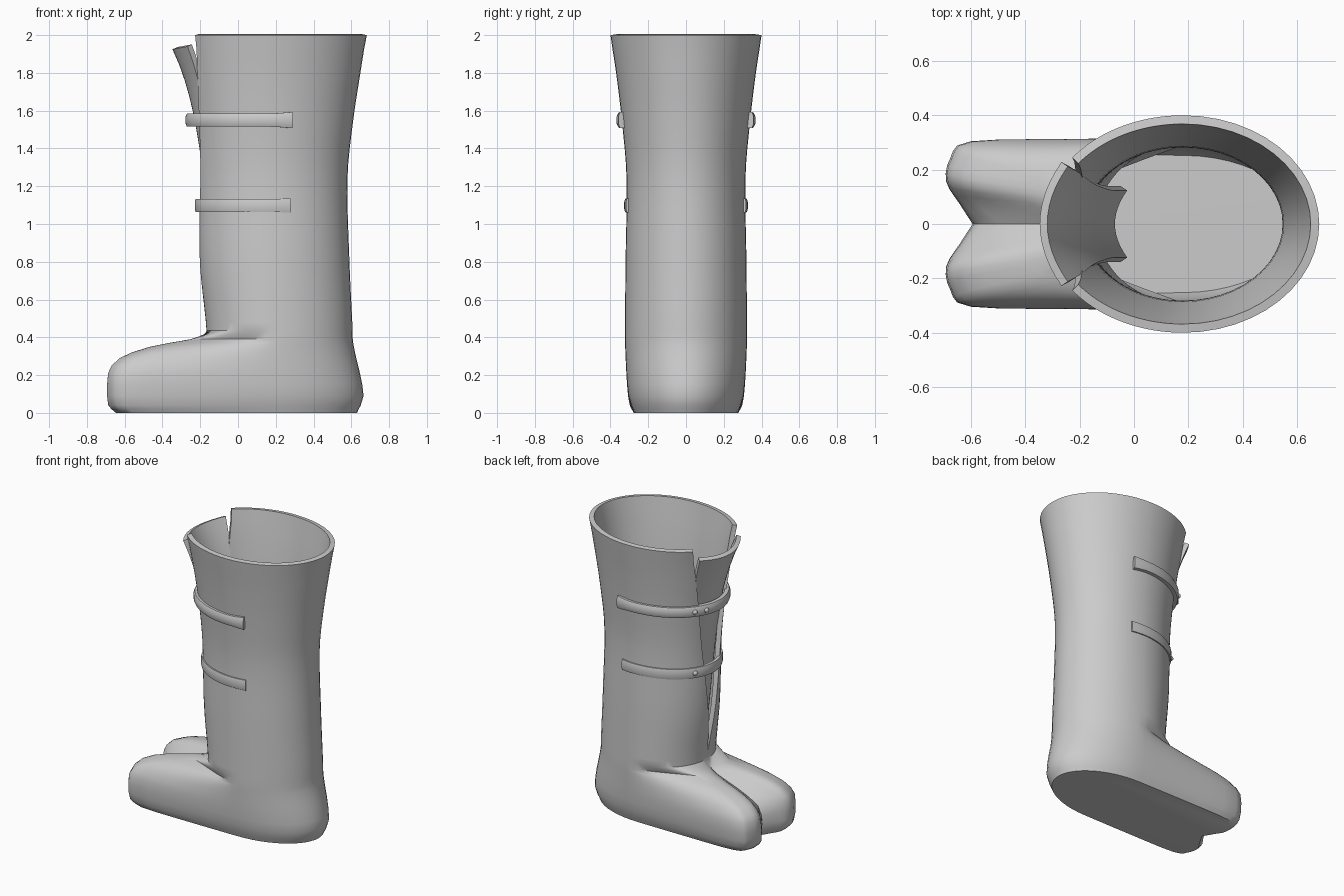
import bpy, bmesh, math

if "Cube" in bpy.data.objects:
    bpy.data.objects.remove(bpy.data.objects["Cube"])

CX = 0.18      # centre line of the shaft
NF, NB = 18, 12


def interp(table, z):
    """Smooth lookup of a row in a table keyed by its first column."""
    z = min(max(z, table[0][0]), table[-1][0])
    i = next(k for k in range(len(table) - 1) if z <= table[k + 1][0])
    a, b = table[i], table[i + 1]
    p, n = table[max(i - 1, 0)], table[min(i + 2, len(table) - 1)]
    h = b[0] - a[0]
    t = (z - a[0]) / h
    out = []
    for c in range(1, len(a)):
        ma = (b[c] - p[c]) / (b[0] - p[0]) * h
        mb = (n[c] - a[c]) / (n[0] - a[0]) * h
        out.append((2*t**3 - 3*t*t + 1)*a[c] + (t**3 - 2*t*t + t)*ma
                   + (3*t*t - 2*t**3)*b[c] + (t**3 - t*t)*mb)
    return out


def make(name, verts, faces):
    mesh = bpy.data.meshes.new(name)
    mesh.from_pydata(verts, [], faces)
    ob = bpy.data.objects.new(name, mesh)
    bpy.context.collection.objects.link(ob)
    return ob


def finish(ob, angle=40):
    bpy.ops.object.select_all(action='DESELECT')
    ob.select_set(True)
    bpy.context.view_layer.objects.active = ob
    bpy.ops.object.convert(target='MESH')
    bpy.ops.object.shade_smooth_by_angle(angle=math.radians(angle))


def solidify(ob, thickness):
    m = ob.modifiers.new("thickness", 'SOLIDIFY')
    m.thickness, m.offset = thickness, -1


# z, front x, back x, half width, slit half width
SHAFT = [(0, -.165, .63, .275, 0), (.09, -.165, .665, .305, 0), (.37, -.165, .61, .323, 0),
         (.48, -.17, .605, .323, 0), (.8, -.205, .59, .32, .04), (1.25, -.222, .58, .315, .105),
         (1.55, -.25, .61, .34, .15), (1.8, -.29, .648, .37, .2), (1.95, -.32, .672, .393, .235),
         (2, -.335, .682, .40, .245)]
# z, toe tip x, cleft x, outer toe half width
FOOT = [(0, -.645, -.565, .27), (.04, -.685, -.59, .292), (.13, -.69, -.59, .303), (.21, -.685, -.56, .303),
        (.29, -.62, -.40, .275), (.35, -.46, -.235, .235), (.39, -.25, -.185, .19)]


def shaft_point(z, phi, off=0):
    xf, xb, w, _ = interp(SHAFT, z)
    a = (CX - xf if math.cos(phi) > 0 else xb - CX) + off
    return (CX - a * math.cos(phi), (w + off) * math.sin(phi), z)


def spline(pts, n):
    """Catmull-Rom through 2D points, n steps per segment."""
    out = []
    for i in range(len(pts) - 1):
        a, b = pts[i], pts[i + 1]
        p, q = pts[max(i - 1, 0)], pts[min(i + 2, len(pts) - 1)]
        for k in range(n):
            t = k / n
            out.append(tuple(.5 * (2*a[c] + (b[c] - p[c])*t + (2*p[c] - 5*a[c] + 4*b[c] - q[c])*t*t
                                   + (3*a[c] - p[c] - 3*b[c] + q[c])*t**3) for c in (0, 1)))
    return out


def half_ring(z):
    w, slit = interp(SHAFT, z)[2:]
    if z <= .39:
        xt, xv, yo = interp(FOOT, z)
        pts = [(xv, 0), ((xv + xt) / 2, yo * .25), (xt, yo * .52), (xt + .015, yo * .8),
               (xt + .09, yo), ((xt + .09 + CX) / 2, (yo + w) / 2 + .004), (CX, w)]
        ring = [(x, max(y, 0), z) for x, y in spline(pts, NF // 6)]
    else:
        t0 = math.asin(max(slit, 0) / w)
        ring = [shaft_point(z, t0 + (math.pi/2 - t0) * i / NF) for i in range(NF)]
    ring += [shaft_point(z, math.pi/2 * (1 + i / NB)) for i in range(NB + 1)]
    ring[-1] = (ring[-1][0], 0, z)
    return ring


# Boot body: split-toe foot, heel and slit shaft as one half loft, mirrored
levels = [0, .02, .04, .09, .15, .21, .25, .29, .32, .35, .37, .39, .435, .48]
levels += [.48 + 1.52 * i / 20 for i in range(1, 21)]
verts = [p for z in levels for p in half_ring(z)]
n = NF + NB + 1
faces = [(r*n + i, (r+1)*n + i, (r+1)*n + i + 1, r*n + i + 1)
         for r in range(len(levels) - 1) for i in range(n - 1)]
faces.append(tuple(range(n)))
body = make("boot_body", verts, faces)
mir = body.modifiers.new("mirror", 'MIRROR')
mir.use_axis = (False, True, False)
solidify(body, .032)
finish(body)

# Tongue: z, centre x, half width, curve depth
TONGUE = [(.42, -.10, .14, .05), (.9, -.15, .14, .05), (1.3, -.19, .15, .05),
          (1.6, -.24, .17, .06), (1.8, -.295, .205, .07), (1.925, -.347, .228, .08)]
rows, cols = 18, 12
verts = []
for r in range(rows + 1):
    z = .42 + (1.925 - .42) * r / rows
    xc, hw, sag = interp(TONGUE, z)
    for c in range(cols + 1):
        u = 1 - 2 * c / cols
        verts.append((xc + sag * u * u, hw * u, z + .015 * u * u * r / rows))
m = cols + 1
tongue = make("tongue", verts, [(r*m + c, r*m + c + 1, (r+1)*m + c + 1, (r+1)*m + c)
                                for r in range(rows) for c in range(cols)])
solidify(tongue, .03)
finish(tongue)


# Straps: rounded band wrapped round the front of the shaft
def strap(name, z, half, off, depth, flare):
    steps, end = 40, math.radians(104)
    prof = [(-.012, -1), (.65 * depth, -1), (depth, -.5), (depth, .5), (.65 * depth, 1), (-.012, 1)]
    k = len(prof)
    verts = []
    for i in range(steps + 1):
        phi = end * (2 * i / steps - 1)
        h = half * (1 + flare * max(0, abs(phi) / end - .88) / .12)
        for d, v in prof:
            x, y, _ = shaft_point(z, phi, off + d)
            verts.append((x, y, z + v * h))
    faces = [(i*k + j, i*k + (j+1) % k, (i+1)*k + (j+1) % k, (i+1)*k + j)
             for i in range(steps) for j in range(k)]
    faces += [tuple(range(k)), tuple(range(steps*k, steps*k + k))]
    ob = make(name, verts, faces)
    bm = bmesh.new()
    bm.from_mesh(ob.data)
    bmesh.ops.recalc_face_normals(bm, faces=bm.faces)
    bm.to_mesh(ob.data)
    bm.free()
    finish(ob, 50)


strap("upper_strap", 1.55, .035, .006, .022, .22)
strap("lower_strap", 1.098, .035, 0, .013, .05)

# Strap studs
for name, z, deg, off in (("upper_stud_outer", 1.55, 32, .024), ("upper_stud_inner", 1.55, 20, .024),
                          ("lower_stud", 1.098, 28, .01)):
    bpy.ops.mesh.primitive_uv_sphere_add(segments=12, ring_count=8, radius=.017,
                                         location=shaft_point(z, math.radians(deg), off))
    stud = bpy.context.object
    stud.name = name
    finish(stud)
